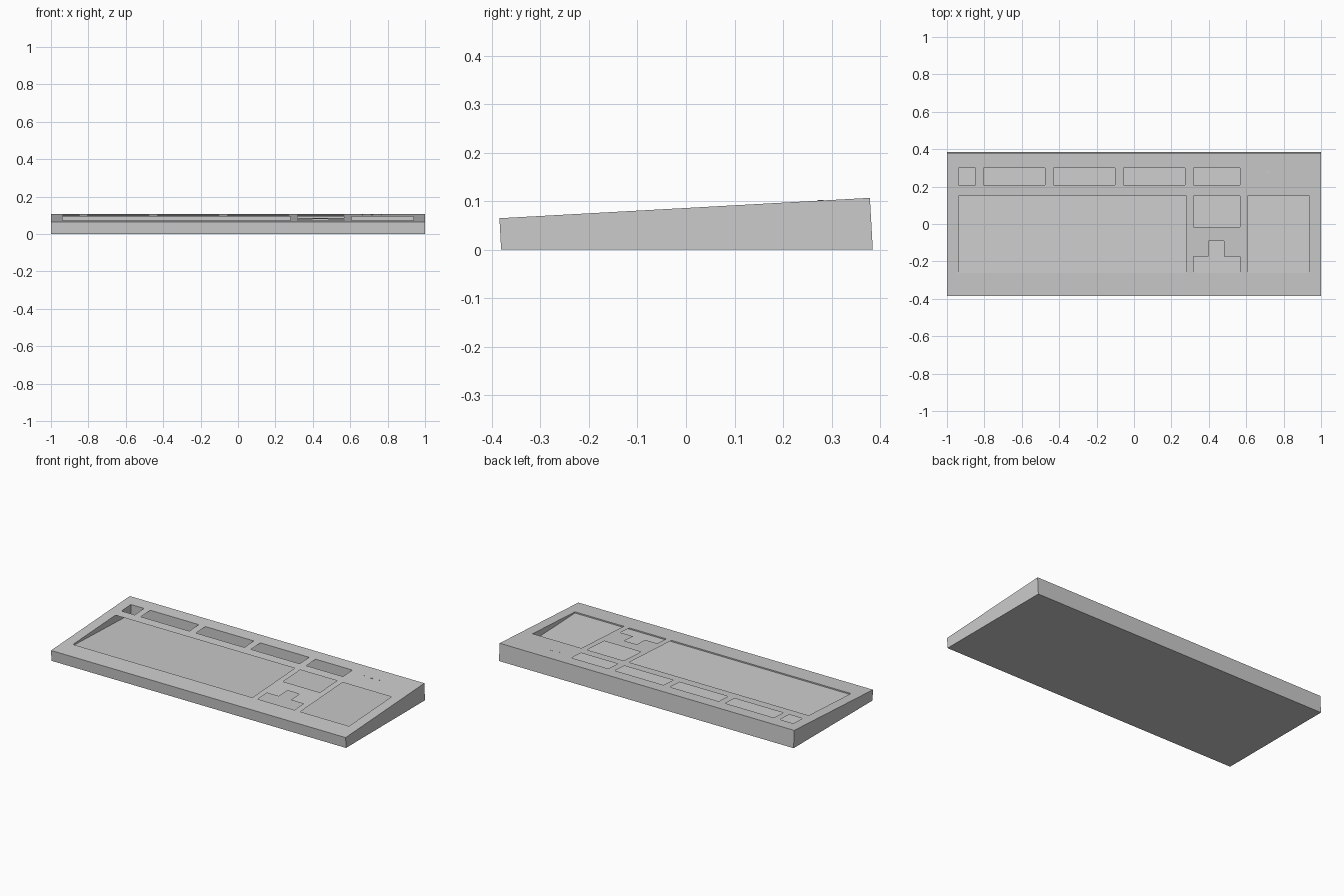
import bpy, bmesh

if "Cube" in bpy.data.objects:
    bpy.data.objects.remove(bpy.data.objects["Cube"])

FRONT, BACK = -0.3845, 0.379     # top surface limits in y


def top_z(y):
    return 0.086 + 0.055 * y


def finish(bm, name):
    mesh = bpy.data.meshes.new(name)
    bm.to_mesh(mesh)
    bm.free()
    obj = bpy.data.objects.new(name, mesh)
    bpy.context.collection.objects.link(obj)
    return obj


def add_face(bm, pts):
    return bm.faces.new([bm.verts.new(p) for p in pts])


# key openings: x0, x1, y0, y1
ROW = (0.208, 0.299)
openings = [(x0, x1, *ROW) for x0, x1 in
            [(-0.937, -0.847), (-0.805, -0.476), (-0.431, -0.102),
             (-0.057, 0.273), (0.318, 0.567)]]
openings += [(-0.937, 0.281, -0.262, 0.149),    # main block
             (0.318, 0.567, -0.016, 0.149),     # navigation block
             (0.318, 0.567, -0.262, -0.175),    # arrow row
             (0.399, 0.481, -0.175, -0.091),    # up arrow
             (0.606, 0.937, -0.262, 0.149)]     # number pad

# top plate: thin sloped sheet with the openings left out
bm = bmesh.new()
xs = sorted({-1.0, 1.0} | {x for o in openings for x in o[:2]})
ys = sorted({FRONT, BACK} | {y for o in openings for y in o[2:]})
for x0, x1 in zip(xs, xs[1:]):
    for y0, y1 in zip(ys, ys[1:]):
        cx, cy = (x0 + x1) / 2, (y0 + y1) / 2
        if any(a < cx < b and c < cy < d for a, b, c, d in openings):
            continue
        add_face(bm, [(x0, y0, top_z(y0)), (x1, y0, top_z(y0)),
                      (x1, y1, top_z(y1)), (x0, y1, top_z(y1))])
bmesh.ops.remove_doubles(bm, verts=bm.verts, dist=1e-5)
bmesh.ops.dissolve_limit(bm, angle_limit=0.01, verts=bm.verts, edges=bm.edges)
finish(bm, "top_plate")


def open_box(name, x0, x1, profile, inward):
    """Side profile (front bottom, back bottom, back top, front top), open on top."""
    bm = bmesh.new()
    left = [bm.verts.new((x0, y, z)) for y, z in profile]
    right = [bm.verts.new((x1, y, z)) for y, z in profile]
    bm.faces.new(left[::-1])
    bm.faces.new(right)
    for i, j in [(0, 1), (1, 2), (3, 0)]:
        bm.faces.new([left[i], left[j], right[j], right[i]])
    if inward:
        bmesh.ops.reverse_faces(bm, faces=bm.faces)
    return finish(bm, name)


# outer wedge case and the tray inside it, whose floor drops to the back
open_box("case", -1, 1, [(-0.381, 0), (0.385, 0), (BACK, top_z(BACK)),
                         (FRONT, top_z(FRONT))], False)
open_box("key_tray", -0.937, 0.937, [(-0.262, 0.064), (0.299, 0.044),
                                     (0.299, top_z(0.299)),
                                     (-0.262, top_z(-0.262))], True)

# indicator lights
for i, (x, size) in enumerate([(0.666, 0.004), (0.716, 0.012), (0.766, 0.004)]):
    bm = bmesh.new()
    bmesh.ops.create_cube(bm, size=1)
    bmesh.ops.scale(bm, vec=(size, size, 0.003), verts=bm.verts)
    bmesh.ops.translate(bm, vec=(x, 0.277, top_z(0.277)), verts=bm.verts)
    finish(bm, f"indicator_light_{i + 1}")
